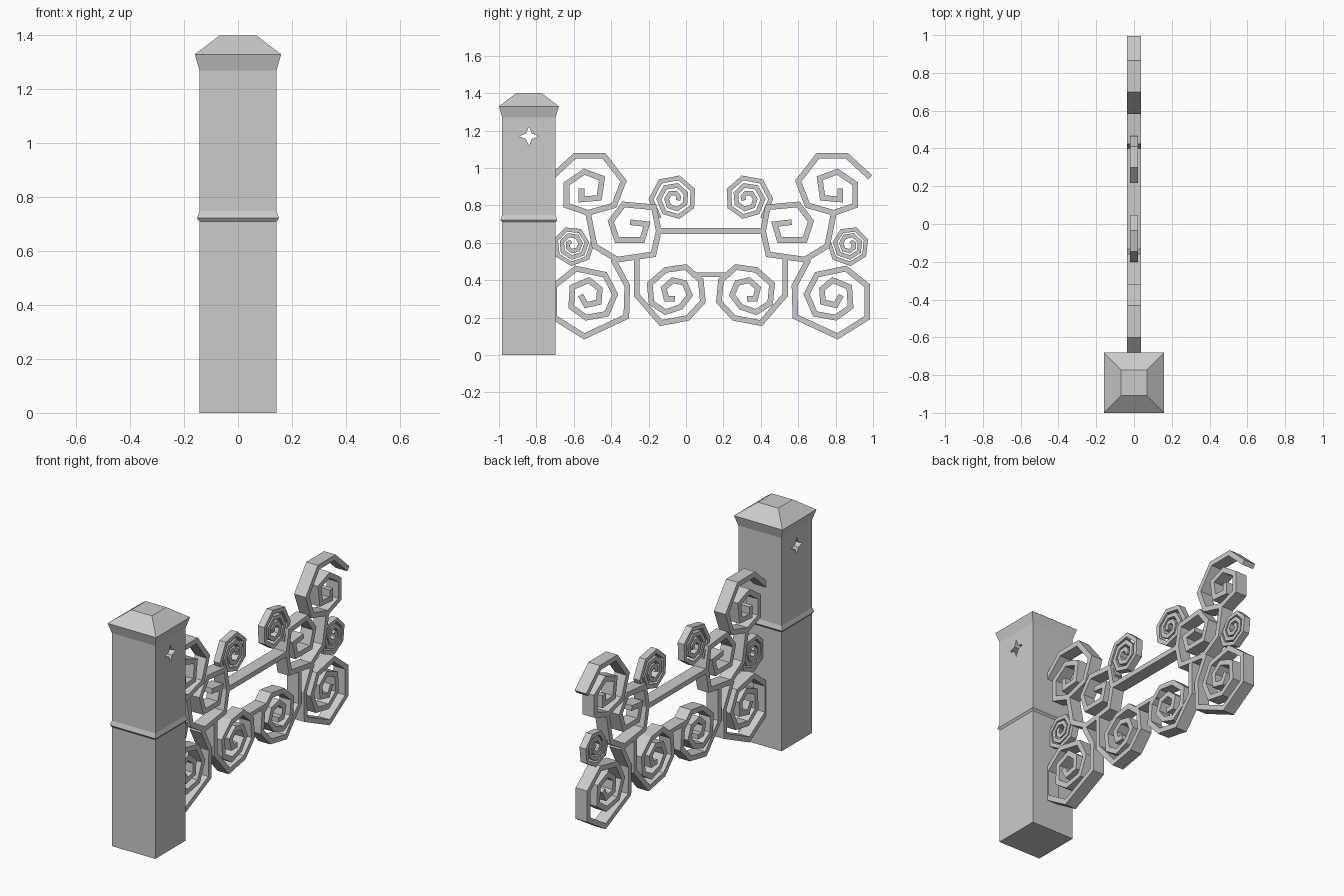
import bpy, bmesh, math
from mathutils import Vector

if "Cube" in bpy.data.objects:
    bpy.data.objects.remove(bpy.data.objects["Cube"])

MID = 0.133   # the ironwork is mirrored about this y
POST_Y = -0.84


def finish(name, bm):
    bmesh.ops.recalc_face_normals(bm, faces=bm.faces[:])
    me = bpy.data.meshes.new(name)
    bm.to_mesh(me)
    bm.free()
    ob = bpy.data.objects.new(name, me)
    bpy.context.collection.objects.link(ob)
    return ob


def ribbon(name, pts, depth=0.038, thick=0.03):
    """Flat bar following a (y, z) path with mitred corners, 2*depth wide in x."""
    p = [Vector(q) for q in pts]
    bm = bmesh.new()
    rings = []
    for i, q in enumerate(p):
        a = (q - p[i - 1]).normalized() if i else (p[1] - q).normalized()
        b = (p[i + 1] - q).normalized() if i < len(p) - 1 else a
        t = (a + b).normalized()
        n = Vector((-t.y, t.x)) * (thick / 2 / max(t.dot(a), 0.5))
        rings.append([bm.verts.new((x, (q + n * s).x, (q + n * s).y))
                      for x, s in ((-depth, -1), (depth, -1), (depth, 1), (-depth, 1))])
    for r, s in zip(rings, rings[1:]):
        for k in range(4):
            bm.faces.new((r[k], r[(k + 1) % 4], s[(k + 1) % 4], s[k]))
    bm.faces.new(rings[0])
    bm.faces.new(rings[-1])
    return finish(name, bm)


def spiral(cy, cz, r0, r1, start, turns, sides=7):
    """Polygonal spiral path running inward, counter-clockwise."""
    n = round(turns * sides)
    return [(cy + (r0 + (r1 - r0) * i / n) * math.cos(start + i * math.tau / sides),
             cz + (r0 + (r1 - r0) * i / n) * math.sin(start + i * math.tau / sides))
            for i in range(n + 1)]


def pair(name, pts, depth=0.038, thick=0.03):
    ribbon(name + "_right", pts, depth, thick)
    ribbon(name + "_left", [(2 * MID - y, z) for y, z in pts], depth, thick)


# post: stacked square sections with collar, flare and tapered cap
bm = bmesh.new()
prev = None
for h, z in ((0.143, 0), (0.143, 0.71), (0.152, 0.722), (0.143, 0.748),
             (0.143, 1.27), (0.16, 1.33), (0.068, 1.4)):
    ring = [bm.verts.new((sx * h, POST_Y + sy * h, z))
            for sx, sy in ((-1, -1), (1, -1), (1, 1), (-1, 1))]
    if prev:
        for k in range(4):
            bm.faces.new((prev[k], prev[(k + 1) % 4], ring[(k + 1) % 4], ring[k]))
    else:
        bm.faces.new(ring)
    prev = ring
bm.faces.new(prev)
post = finish("post", bm)

# four-pointed star opening through the post
bm = bmesh.new()
ends = [[bm.verts.new((x, POST_Y + r * math.cos(k * math.pi / 4), 1.17 + r * math.sin(k * math.pi / 4)))
         for k in range(8) for r in [0.021 if k % 2 else 0.052]] for x in (-0.3, 0.3)]
for e in ends:
    bm.faces.new(e)
for k in range(8):
    j = (k + 1) % 8
    bm.faces.new((ends[0][k], ends[0][j], ends[1][j], ends[1][k]))
cutter = finish("star_cutter", bm)
cutter.hide_render = True
cutter.hide_set(True)
mod = post.modifiers.new("star_opening", 'BOOLEAN')
mod.operation, mod.solver, mod.object = 'DIFFERENCE', 'EXACT', cutter

# large upper scrolls with open tip
pair("upper_scroll", [(0.985, 0.95), (0.86, 1.065), (0.705, 1.065), (0.60, 0.93), (0.65, 0.80),
                      (0.79, 0.76), (0.905, 0.80), (0.905, 0.915), (0.81, 0.98), (0.715, 0.945),
                      (0.73, 0.84), (0.825, 0.832), (0.825, 0.89)])
# linking scrolls between upper and lower parts
pair("link_scroll", [(0.79, 0.76), (0.755, 0.583), (0.635, 0.51), (0.44, 0.538), (0.412, 0.663),
                     (0.437, 0.79), (0.60, 0.805), (0.668, 0.715), (0.635, 0.615), (0.50, 0.615),
                     (0.475, 0.70), (0.565, 0.71)])
# large lower scrolls
pair("lower_scroll", [(0.655, 0.51), (0.58, 0.37), (0.585, 0.205), (0.81, 0.10), (0.97, 0.20),
                      (0.97, 0.37), (0.855, 0.462), (0.70, 0.43), (0.645, 0.325), (0.69, 0.22),
                      (0.80, 0.20), (0.88, 0.257), (0.873, 0.363), (0.785, 0.40), (0.727, 0.353),
                      (0.732, 0.283), (0.80, 0.267), (0.83, 0.32)])
# lower inner scrolls hanging from the links
pair("hanging_scroll", [(0.53, 0.51), (0.53, 0.32), (0.40, 0.171), (0.257, 0.198), (0.176, 0.285),
                        (0.187, 0.40), (0.267, 0.47), (0.375, 0.455), (0.46, 0.38), (0.45, 0.278),
                        (0.375, 0.23), (0.294, 0.257), (0.246, 0.32), (0.273, 0.385),
                        (0.337, 0.40), (0.385, 0.358), (0.37, 0.30), (0.325, 0.30)])
# small thinner scrolls
pair("small_top_scroll", spiral(0.327, 0.835, 0.132, 0.02, math.radians(-52), 2.7), 0.021, 0.024)
pair("small_side_scroll", spiral(0.873, 0.59, 0.112, 0.02, math.radians(170), 2.7), 0.021, 0.022)
# horizontal rails
ribbon("upper_rail", [(-0.146, 0.663), (0.412, 0.663)])
ribbon("lower_rail", [(0.03, 0.43), (0.236, 0.43)], 0.038, 0.024)
